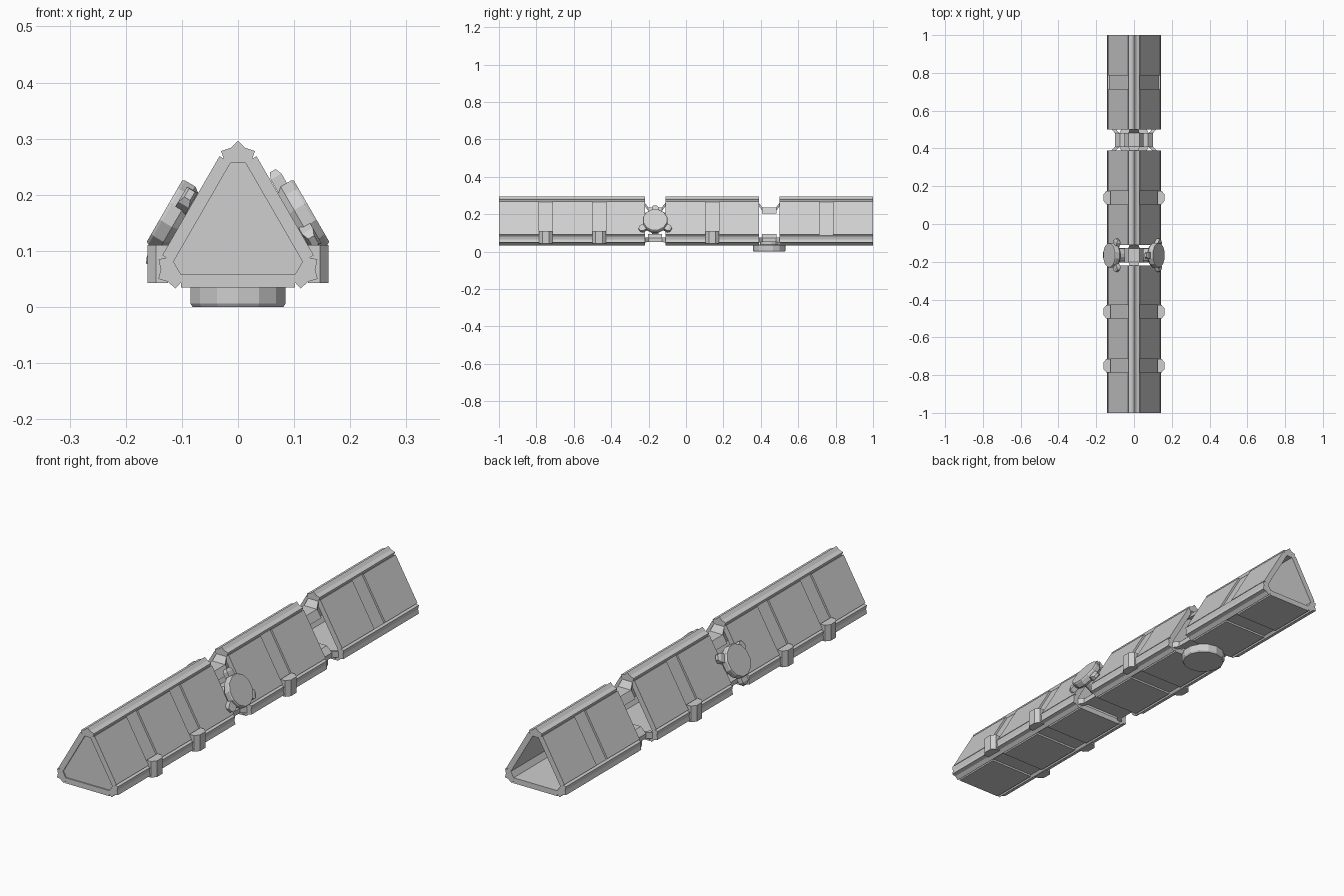
import bpy, bmesh, math
from mathutils import Vector

if "Cube" in bpy.data.objects:
    bpy.data.objects.remove(bpy.data.objects["Cube"])

CZ = 0.132                       # height of the triangle's centre
grey = bpy.data.materials.new("hull_grey")
grey.diffuse_color = (0.62, 0.62, 0.62, 1)
grey.use_nodes = True
grey.node_tree.nodes["Principled BSDF"].inputs["Base Color"].default_value = grey.diffuse_color


def solid(name, rings, caps=True, closed=False):
    """Loft rings of 3D points into a mesh."""
    bm = bmesh.new()
    vs = [[bm.verts.new(p) for p in ring] for ring in rings]
    n = len(rings[0])
    pairs = list(zip(vs, vs[1:])) + ([(vs[-1], vs[0])] if closed else [])
    for a, b in pairs:
        for i in range(n):
            j = (i + 1) % n
            bm.faces.new((a[i], a[j], b[j], b[i]))
    if caps and not closed:
        bm.faces.new(vs[0])
        bm.faces.new(vs[-1])
    bmesh.ops.recalc_face_normals(bm, faces=bm.faces)
    me = bpy.data.meshes.new(name)
    bm.to_mesh(me)
    bm.free()
    me.materials.append(grey)
    ob = bpy.data.objects.new(name, me)
    bpy.context.collection.objects.link(ob)
    return ob


def ring(pts, y, k=0):
    """Profile (sideways, outwards) turned by k thirds about the centre axis."""
    a = math.radians(120 * k)
    c, s = math.cos(a), math.sin(a)
    return [Vector((t * c + r * s, y, CZ - t * s + r * c)) for t, r in pts]


def prism(name, pts, y0, y1, k=0):
    return solid(name, [ring(pts, y0, k), ring(pts, y1, k)])


def cut_triangle(d, r):
    """Triangle with face distance d and corners cut off at radius r."""
    x = (d - 0.5 * r) / 0.866
    pts = []
    for k in range(3):
        a = math.radians(120 * k)
        c, s = math.cos(a), math.sin(a)
        pts += [(t * c + r * s, -t * s + r * c) for t in (-x, x)]
    return pts


def rect(x0, x1, z0, z1):
    return [(x0, z0), (x1, z0), (x1, z1), (x0, z1)]


OUTER, INNER = cut_triangle(0.089, 0.145), cut_triangle(0.074, 0.125)
RAIL = [(0, 0.164), (0.012, 0.152), (0.03, 0.146), (0.026, 0.134), (0, 0.127),
        (-0.026, 0.134), (-0.03, 0.146), (-0.012, 0.152)]

# hull segments: open triangular tube, corner rails and raised face panels
for seg, (y0, y1, bands) in enumerate([(-1, -0.22, (-0.75, -0.465)),
                                       (-0.11, 0.39, (0.14,)),
                                       (0.5, 1, (0.75,))]):
    solid(f"hull_tube_{seg}", [ring(OUTER, y0), ring(OUTER, y1),
                               ring(INNER, y1), ring(INNER, y0)], closed=True)
    stops = [y0] + [b + o for b in bands for o in (-0.036, 0.036)] + [y1]
    for k in range(3):
        prism(f"corner_rail_{seg}_{k}", RAIL, y0, y1, k)
        for i in range(0, len(stops), 2):
            # faces look opposite the corners, so their "outwards" is negative
            prism(f"face_panel_{seg}_{k}_{i}", rect(-0.102, 0.102, -0.097, -0.085),
                  stops[i], stops[i + 1], k)

# closed front end
prism("front_bulkhead", cut_triangle(0.076, 0.128), -0.995, -0.985)

# clamps on the lower rails
for y in (-0.75, -0.465, 0.14):
    for s in (-1, 1):
        plan = [(0.125, -0.036), (0.146, -0.036), (0.161, -0.018),
                (0.161, 0.018), (0.146, 0.036), (0.125, 0.036)]
        solid("rail_clamp", [[(s * x, y + v, z) for x, v in plan] for z in (0.043, 0.111)])

# joints in the two gaps: upper bar, lower bar and tapered struts
for y, a, b in ((-0.165, -0.22, -0.11), (0.445, 0.39, 0.5)):
    upper = [(-0.05, 0.072), (0.05, 0.072), (0.03, 0.104), (-0.03, 0.104)]
    lower = [(-0.1, -0.08), (-0.075, -0.08), (0.075, -0.08), (0.1, -0.08),
             (0.1, -0.06), (0.075, -0.037), (-0.075, -0.037), (-0.1, -0.06)]
    prism("upper_joint_bar", upper, y - 0.038, y + 0.038)
    prism("lower_joint_bar", lower, y - 0.038, y + 0.038)
    for end, sgn in ((a, -1), (b, 1)):
        root = end + sgn * 0.01
        tip = y + sgn * 0.036
        solid("upper_strut", [ring(rect(-0.02, 0.02, 0.124, 0.142), root),
                              ring(rect(-0.03, 0.03, 0.085, 0.104), tip)])
        for s in (-1, 1):
            solid("lower_strut", [
                ring([(s * x, z) for x, z in rect(0.103, 0.128, -0.085, -0.058)], root),
                ring([(s * x, z) for x, z in rect(0.078, 0.1, -0.08, -0.055)], tip)])


def lathe(name, centre, n, u, profile, sides=12):
    """Turned part around axis n; profile holds (distance, radius)."""
    v = Vector((0, 1, 0))
    angs = [2 * math.pi * (i + 0.5) / sides for i in range(sides)]
    return solid(name, [[centre + n * d + (u * math.cos(t) + v * math.sin(t)) * r
                         for t in angs] for d, r in profile])


# belly disc under the rear gap
lathe("belly_disc", Vector((0, 0.445, CZ)), Vector((0, 0, -1)), Vector((1, 0, 0)),
      [(0.07, 0.05), (0.094, 0.05), (0.097, 0.087), (0.126, 0.087), (0.132, 0.083)], 14)

# side discs in the front gap, each with a stem and three lugs
for s in (-1, 1):
    n = Vector((s * 0.866, 0, 0.5))
    u = Vector((-s * 0.5, 0, 0.866))
    c = Vector((0, -0.165, CZ)) - u * 0.032
    lathe("side_disc", c, n, u,
          [(0.045, 0.036), (0.096, 0.036), (0.097, 0.06), (0.107, 0.068),
           (0.128, 0.068), (0.133, 0.065)])
    for k in range(3):
        t = math.radians(120 * k + (0 if s > 0 else 180))
        out = u * math.cos(t) + Vector((0, math.sin(t), 0))
        side = n.cross(out)
        solid("disc_lug", [
            [c + out * r + side * (p * w) + n * (0.109 + q * h)
             for p, q in ((-1, -1), (1, -1), (1, 1), (-1, 1))]
            for r, w, h in ((0.05, 0.018, 0.011), (0.085, 0.018, 0.011), (0.097, 0.01, 0.006))])
